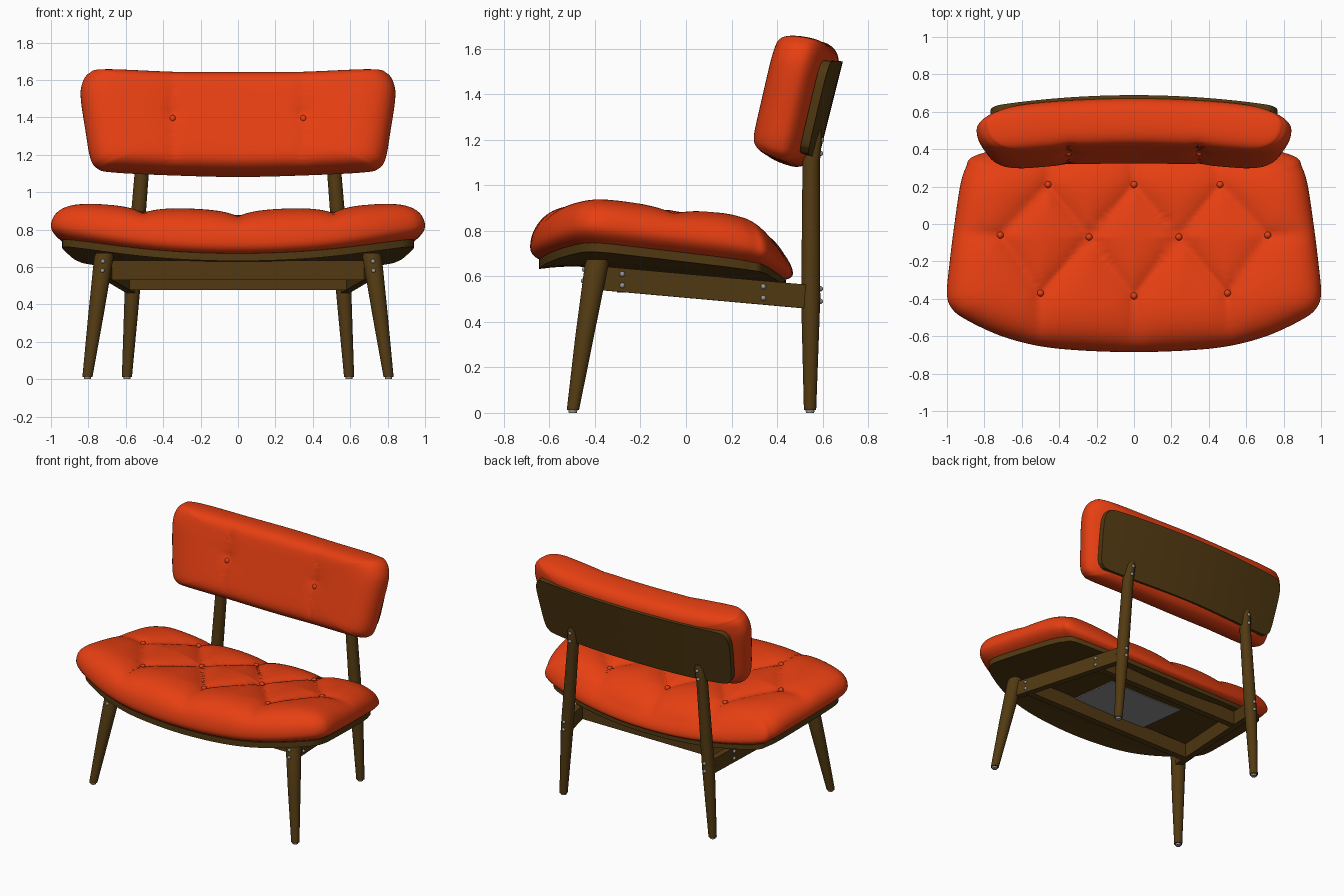
import bpy, bmesh, math
from mathutils import Vector

if "Cube" in bpy.data.objects:
    bpy.data.objects.remove(bpy.data.objects["Cube"])


def material(name, rgb):
    m = bpy.data.materials.new(name)
    m.diffuse_color = (*rgb, 1)
    m.use_nodes = True
    m.node_tree.nodes["Principled BSDF"].inputs["Base Color"].default_value = m.diffuse_color
    return m


RED = material("red upholstery", (0.80, 0.05, 0.006))
WOOD = material("dark wood", (0.085, 0.042, 0.006))
GREY = material("grey metal", (0.30, 0.30, 0.30))


def finish(name, bm, mat, angle=35):
    bmesh.ops.recalc_face_normals(bm, faces=bm.faces)
    me = bpy.data.meshes.new(name)
    bm.to_mesh(me)
    bm.free()
    me.materials.append(mat)
    ob = bpy.data.objects.new(name, me)
    bpy.context.collection.objects.link(ob)
    bpy.ops.object.select_all(action='DESELECT')
    bpy.context.view_layer.objects.active = ob
    ob.select_set(True)
    bpy.ops.object.shade_smooth_by_angle(angle=math.radians(angle))
    return ob


def outline(half, steps=7):
    # closed smooth loop from the right half of an outline
    p = [Vector(q) for q in half]
    p += [Vector((-q.x, q.y)) for q in reversed(p[1:-1])]
    n, out = len(p), []
    for i in range(n):
        a, b, c, d = p[i - 1], p[i], p[(i + 1) % n], p[(i + 2) % n]
        for k in range(steps):
            t = k / steps
            out.append(0.5 * (2 * b + (c - a) * t + (2 * a - 5 * b + 4 * c - d) * t * t
                              + (3 * b - a - 3 * c + d) * t ** 3))
    return out


def shell(name, loop, centre, layers, place, mat, angle=35):
    # layers: (scale, height function); first and last collapse to a point
    bm, rings, c = bmesh.new(), [], Vector(centre)
    for s, fn in layers:
        pts = [c] if s == 0 else [c + (q - c) * s for q in loop]
        rings.append([bm.verts.new(place(q.x, q.y, fn(q.x, q.y, s))) for q in pts])
    n = len(loop)
    for r0, r1 in zip(rings, rings[1:]):
        for i in range(n):
            j = (i + 1) % n
            vs = [r0[i % len(r0)], r0[j % len(r0)], r1[j % len(r1)], r1[i % len(r1)]]
            bm.faces.new(list(dict.fromkeys(vs)))
    return finish(name, bm, mat, angle)


def cushion(name, loop, centre, place, mid, high, p, q, dent):
    def top(a, b, s):
        return mid + high * math.sqrt(max(0, 1 - s ** p)) - dent(a, b) * (1 - s ** 6)

    def bottom(a, b, s):
        return mid * (1 - math.sqrt(max(0, 1 - s ** q)))
    lay = [(1 - (1 - i / 16) ** 2, bottom) for i in range(17)]
    lay += [(1 - (i / 44) ** 1.7, top) for i in range(1, 45)]
    shell(name, loop, centre, lay, place, RED, 60)
    return top


def plate(name, loop, centre, place, h0, h1, mat):
    lay = [(i / 10, lambda a, b, s: h0) for i in range(11)]
    lay += [(i / 10, lambda a, b, s: h1) for i in range(10, -1, -1)]
    shell(name, loop, centre, lay, place, mat)


def seg_dist(p, a, b):
    d = b - a
    t = max(0, min(1, (p - a).dot(d) / d.length_squared))
    return (p - a - d * t).length


def dents(lines, buttons, depth, width, extra):
    segs = [(Vector(a), Vector(b)) for a, b in lines]
    dots = [Vector(b) for b in buttons]

    def f(x, y):
        p = Vector((abs(x), y))
        crease = depth * math.exp(-min(seg_dist(p, a, b) for a, b in segs) / width)
        return crease + extra * math.exp(-min((p - d).length for d in dots) / 0.04)
    return f


def balls(name, points, r, mat):
    bm = bmesh.new()
    for p in points:
        g = bmesh.ops.create_uvsphere(bm, u_segments=12, v_segments=8, radius=r)
        bmesh.ops.translate(bm, verts=g['verts'], vec=p)
    finish(name, bm, mat, 60)


def tube(name, pts, mat, n=28):
    # round bar through (x, y, z, radius) stations
    bm, rings = bmesh.new(), []
    for x, y, z, r in pts:
        rings.append([bm.verts.new((x + r * math.cos(2 * math.pi * i / n),
                                    y + r * math.sin(2 * math.pi * i / n), z)) for i in range(n)])
    for a, b in zip(rings, rings[1:]):
        for i in range(n):
            bm.faces.new((a[i], a[(i + 1) % n], b[(i + 1) % n], b[i]))
    bm.faces.new(rings[0])
    bm.faces.new(rings[-1])
    finish(name, bm, mat)


def beam(name, a, b, height, thick):
    a, b = Vector(a), Vector(b)
    side = (b - a).cross(Vector((0, 0, 1))).normalized() * thick / 2
    up = Vector((0, 0, height / 2))
    bm = bmesh.new()
    vs = [[bm.verts.new(e + side * i + up * j) for i, j in ((-1, -1), (1, -1), (1, 1), (-1, 1))]
          for e in (a, b)]
    for i in range(4):
        j = (i + 1) % 4
        bm.faces.new((vs[0][i], vs[0][j], vs[1][j], vs[1][i]))
    bm.faces.new(vs[0])
    bm.faces.new(vs[1])
    finish(name, bm, WOOD)


# --- seat: cushion, buttons, wooden pan, underside patch
def seat_place(x, y, h):
    z = 0.61 - 0.1 * y + 0.08 * x * x - 0.5 * max(0, -y - 0.4) ** 2
    z -= 0.9 * max(0, y - 0.15) ** 2 * min(1, max(0, h) / 0.2)
    return (x, y, z + h)


seat_half = [(0, -.685), (.3, -.675), (.52, -.65), (.72, -.595), (.9, -.51), (.975, -.45),
             (1.0, -.37), (.985, -.2), (.96, 0), (.93, .2), (.9, .3), (.85, .365),
             (.6, .425), (.3, .46), (0, .47)]
seat_loop = outline(seat_half)
A, B, C, D, E, F = (0, .21), (.46, .21), (.24, -.07), (.715, -.06), (0, -.385), (.5, -.37)
seat_lines = [(A, C), (B, C), (B, D), (C, E), (C, F), (D, F), (E, (0, -.7)), (F, (.52, -.7)),
              (D, (1, -.04)), (A, (0, .5)), (B, (.42, .5))]
seat_dots = [A, B, C, D, E, F]
SC = (0, -0.05)
seat_top = cushion("seat_cushion", seat_loop, SC, seat_place, 0.09, 0.168, 8, 9,
                   dents(seat_lines, seat_dots, 0.042, 0.075, 0.015))
balls("seat_buttons", [seat_place(k * x, y, seat_top(x, y, .65) + .006)
                       for x, y in seat_dots for k in ((1, -1) if x else (1,))], 0.019, RED)
pan_loop = [Vector(SC) + (q - Vector(SC)) * 0.94 for q in seat_loop]
plate("seat_pan", pan_loop, SC, seat_place, -0.012, 0.028, WOOD)
patch = [Vector(q) for q in ((-.3, -.26), (.3, -.26), (.3, .13), (-.3, .13))]
patch_loop = [a.lerp(b, k / 6) for a, b in zip(patch, patch[1:] + patch[:1]) for k in range(6)]
plate("underside_patch", patch_loop, (0, -.065), seat_place, -0.018, -0.010, GREY)


# --- backrest: cushion, buttons, rear panel
def back_place(x, b, h):
    return (x, 0.645 + 0.25 * (b - 1.4) - 0.1 * x * x - 0.97 * h, b + 0.24 * h)


back_half = [(0, 1.06), (.4, 1.07), (.68, 1.085), (.755, 1.105), (.79, 1.16), (.815, 1.3),
             (.84, 1.47), (.835, 1.55), (.8, 1.605), (.72, 1.622), (.35, 1.608), (0, 1.606)]
BC = (0, 1.35)
back_top = cushion("backrest_cushion", outline(back_half, 9), BC, back_place, 0.10, 0.168, 9, 6,
                   dents([((.35, 1), (.35, 1.7))], [(.35, 1.37)], 0.014, 0.035, 0.015))
balls("backrest_buttons", [back_place(k * .35, 1.335, back_top(.35, 1.37, .4) + .004)
                           for k in (1, -1)], 0.019, RED)
panel_half = [(0, 1.125), (.4, 1.125), (.66, 1.135), (.72, 1.155), (.745, 1.21), (.765, 1.4),
              (.765, 1.48), (.74, 1.53), (.68, 1.545), (.4, 1.545), (0, 1.545)]
plate("backrest_panel", outline(panel_half, 9), (0, 1.335), back_place, -0.008, 0.03, WOOD)

# --- legs, side rails and feet, mirrored left and right
for k, side in ((1, "right"), (-1, "left")):
    tube("front_leg_" + side, [(k * .805, -.497, .012, .027), (k * .76, -.445, .34, .041),
                               (k * .717, -.392, .655, .052), (k * .715, -.39, .675, .045)], WOOD)
    tube("rear_leg_" + side, [(k * .594, .545, .012, .027), (k * .563, .548, .5, .042),
                              (k * .515, .55, 1.1, .038), (k * .506, .565, 1.21, .034),
                              (k * .504, .572, 1.24, .022)], WOOD)
    tube("front_foot_" + side, [(k * .805, -.497, 0, .018), (k * .805, -.497, .014, .02)], GREY)
    tube("rear_foot_" + side, [(k * .594, .545, 0, .018), (k * .594, .545, .014, .02)], GREY)
    beam("side_rail_" + side, (k * .712, -.40, .594), (k * .567, .55, .509), .105, .045)
    screws = [(.725, -.45, .58), (.722, -.445, .63), (.717, -.28, .56), (.717, -.28, .61),
              (.622, .34, .505), (.622, .34, .555), (.563, .590, .49), (.56, .590, .545),
              (.512, .590, 1.14), (.507, .595, 1.2)]
    balls("screws_" + side, [(k * x, y, z) for x, y, z in screws], 0.012, GREY)

# --- cross rails
beam("front_cross_rail", (-.69, -.28, .582), (.69, -.28, .582), .105, .045)
beam("rear_cross_rail", (-.595, .34, .527), (.595, .34, .527), .10, .045)
